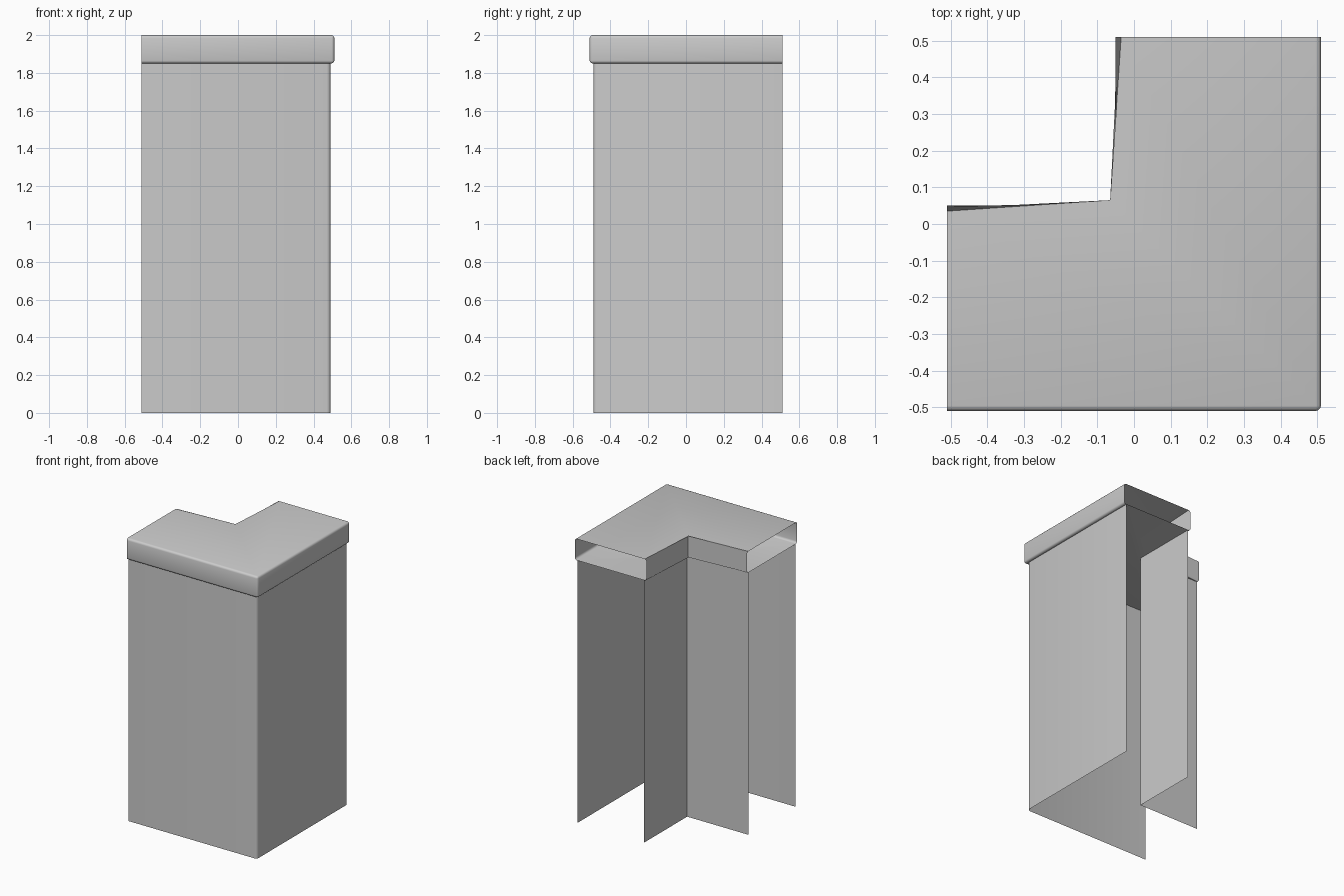
import bpy, bmesh

if "Cube" in bpy.data.objects:
    bpy.data.objects.remove(bpy.data.objects["Cube"])


def l_shell(name, inset, z0, z1, capped, bevel):
    """L-shaped corner shell whose two end sections stay open."""
    e, o, i = 0.51, 0.51 - inset, 0.05 - inset
    # outer corner at front right, inner corner at back left
    outline = [(-e, -o), (o, -o), (o, e), (-i, e), (-i, i), (-e, i)]
    bm = bmesh.new()
    low = [bm.verts.new((x, y, z0)) for x, y in outline]
    high = [bm.verts.new((x, y, z1)) for x, y in outline]
    for k in (0, 1, 3, 4):  # sides 2 and 5 are the open ends
        n = k + 1
        bm.faces.new((low[k], low[n], high[n], high[k]))
    if capped:
        bm.faces.new(high)
        bm.faces.new(low[::-1])
    # round every folded edge except the inner vertical one
    inner = {low[4], high[4]}
    edges = [ed for ed in bm.edges
             if len(ed.link_faces) == 2 and set(ed.verts) != inner]
    bmesh.ops.bevel(bm, geom=edges, offset=bevel, offset_type='OFFSET',
                    segments=3, profile=0.5, affect='EDGES', clamp_overlap=True)
    mesh = bpy.data.meshes.new(name)
    bm.to_mesh(mesh)
    bm.free()
    obj = bpy.data.objects.new(name, mesh)
    bpy.context.collection.objects.link(obj)
    bpy.ops.object.select_all(action='DESELECT')
    obj.select_set(True)
    bpy.context.view_layer.objects.active = obj
    bpy.ops.object.shade_smooth_by_angle(angle=0.8)
    return obj


# Wall: open at the top, bottom and both ends
l_shell("corner_wall", 0.02, 0.0, 1.85, False, 0.02)

# Cap: overhanging band with a top and an underside
l_shell("wall_cap", 0.0, 1.85, 2.0, True, 0.015)
